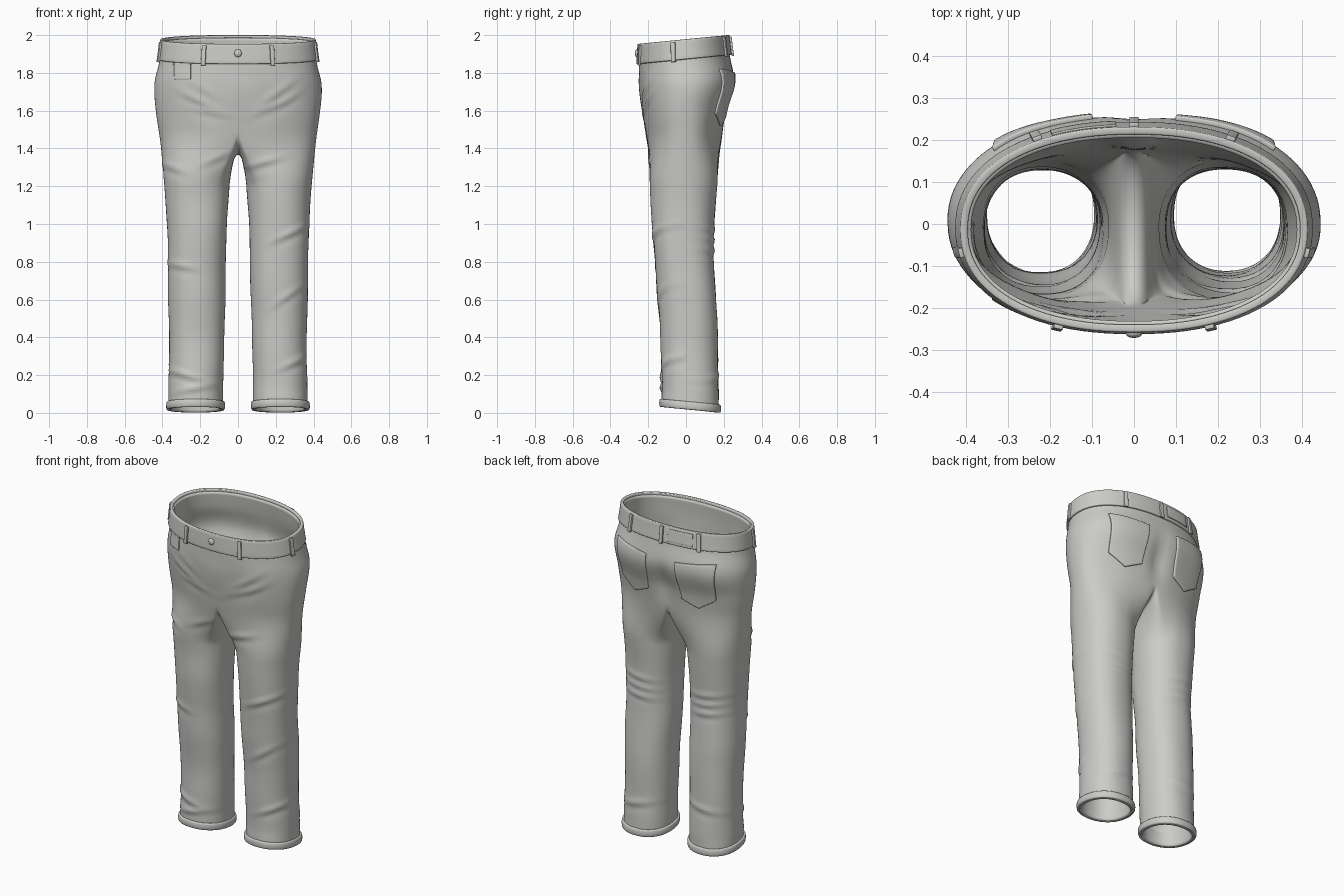
import bpy, bmesh
from math import sin, cos, pi, exp, radians, copysign
from mathutils import Vector, noise
from mathutils.bvhtree import BVHTree

cube = bpy.data.objects.get("Cube")
if cube:
    bpy.data.objects.remove(cube)

cloth = bpy.data.materials.new("light_grey_cloth")
cloth.use_nodes = True
GREY = (0.6, 0.6, 0.58, 1)
cloth.diffuse_color = GREY
cloth.node_tree.nodes["Principled BSDF"].inputs["Base Color"].default_value = GREY

# height, outer half width, front y, back y, inner leg x
PROFILE = [
    (0, .37, -.13, .175, .08), (.2, .365, -.13, .17, .078), (.4, .365, -.135, .167, .074),
    (.6, .367, -.15, .16, .069), (.8, .372, -.165, .147, .064), (1, .377, -.18, .15, .058),
    (1.2, .39, -.19, .165, .046), (1.4, .408, -.205, .185, .03), (1.6, .433, -.23, .215, 0),
    (1.74, .441, -.248, .258, 0), (1.87, .414, -.25, .232, 0), (1.98, .4, -.245, .218, 0)]
SPLIT, LEG_TOP, HEM = 1.5, 1.2, .02
ARC, INNER = 48, 24


def smooth(t):
    t = min(max(t, 0), 1)
    return t * t * (3 - 2 * t)


def section(z):
    """Smoothly interpolated profile row at height z."""
    last = len(PROFILE) - 1
    i = max(k for k in range(last) if PROFILE[k][0] <= z or k == 0)
    p, q = PROFILE[i], PROFILE[i + 1]
    before, after = PROFILE[max(i - 1, 0)], PROFILE[min(i + 2, last)]
    h = q[0] - p[0]
    t = (z - p[0]) / h
    s = smooth(t)
    row = []
    for c in range(1, 5):
        m0 = (q[c] - before[c]) / (q[0] - before[0]) * h
        m1 = (after[c] - p[c]) / (after[0] - p[0]) * h
        row.append(p[c] * (1 - s) + q[c] * s + m0 * t * (1 - t) ** 2 - m1 * t * t * (1 - t))
    return row


def oval(v):
    return copysign(abs(v) ** .9, v) if abs(v) > 1e-6 else 0


def tilt(p):
    """Slope the waist up to the back and the hems down to the back."""
    p.z += p.y * .1 * (smooth((p.z - SPLIT) / .38) - smooth((.3 - p.z) / .28))
    return p


def hip(z, a, off=0):
    w, f, b, _ = section(z)
    return Vector(((w + off) * oval(cos(a)), (f + b) / 2 + ((b - f) / 2 + off) * oval(sin(a)), z))


def leg(z, a, off=0):
    w, f, b, n = section(z)
    return Vector(((w + n) / 2 + ((w - n) / 2 + off) * oval(cos(a)),
                   (f + b) / 2 + ((b - f) / 2 + off) * oval(sin(a)), z))


def finish(name, bm, thickness, offset=0, bevel=0):
    mesh = bpy.data.meshes.new(name)
    bm.to_mesh(mesh)
    bm.free()
    ob = bpy.data.objects.new(name, mesh)
    bpy.context.collection.objects.link(ob)
    mesh.materials.append(cloth)
    if thickness:
        mod = ob.modifiers.new("thickness", "SOLIDIFY")
        mod.thickness, mod.offset = thickness, offset
    if bevel:
        mod = ob.modifiers.new("soft_edges", "BEVEL")
        mod.width, mod.segments, mod.angle_limit = bevel, 2, radians(50)
    bpy.ops.object.select_all(action="DESELECT")
    ob.select_set(True)
    bpy.context.view_layer.objects.active = ob
    bpy.ops.object.shade_smooth_by_angle(angle=radians(45))
    return ob


def sheet(name, func, nu, nv, thickness, bevel=.003):
    """Cloth panel from func(u, v), closed where its edges meet."""
    bm = bmesh.new()
    g = [[bm.verts.new(func(u / nu, v / nv)) for u in range(nu + 1)] for v in range(nv + 1)]
    for v in range(nv):
        for u in range(nu):
            bm.faces.new((g[v][u], g[v][u + 1], g[v + 1][u + 1], g[v + 1][u]))
    bmesh.ops.remove_doubles(bm, verts=bm.verts, dist=1e-5)
    bmesh.ops.recalc_face_normals(bm, faces=bm.faces)
    return finish(name, bm, thickness, 0, bevel)


# Trousers: half hips, saddle-shaped crotch seam and one leg, built for both sides
def hip_angle(i):
    return pi * (i / ARC - .5)


def leg_angle(i):
    span = radians(250)
    return span * (i / ARC - .5) if i <= ARC else span / 2 + (2 * pi - span) * (i - ARC) / INNER


def half(bm, side):
    def add(p):
        return bm.verts.new((p.x * side, p.y, p.z))

    def join(upper, lower, closed):
        n = len(upper)
        for i in range(n if closed else n - 1):
            j = (i + 1) % n
            quad = [lower[i], lower[j], upper[j], upper[i]]
            bm.faces.new(quad if side > 0 else quad[::-1])

    ring = None
    for r in range(31):
        z = 1.965 + (SPLIT - 1.965) * r / 30
        new = [add(hip(z, hip_angle(i))) for i in range(ARC + 1)]
        if ring:
            join(ring, new, False)
        ring = new
    _, f, b, _ = section(SPLIT)
    seam = [Vector((0, (f + b) / 2 + (b - f) / 2 * cos(pi * k / INNER),
                    SPLIT - .13 * sin(pi * k / INNER))) for k in range(1, INNER)]
    ring += [add(p) for p in seam]
    for r in range(1, 21):
        t = r / 20
        z = SPLIT + (LEG_TOP - SPLIT) * t
        pts = [hip(z, hip_angle(i)).lerp(leg(z, leg_angle(i)), smooth(t)) for i in range(ARC + 1)]
        for k, s in enumerate(seam, 1):
            p = s.lerp(leg(LEG_TOP, leg_angle(ARC + k)), t)
            mid = sin(pi * k / INNER)
            ease = smooth(t) * (1 - mid) + t ** .5 * mid
            p.x = leg(LEG_TOP, leg_angle(ARC + k)).x * ease
            pts.append(p)
        new = [add(p) for p in pts]
        join(ring, new, True)
        ring = new
    for r in range(1, 81):
        z = LEG_TOP + (HEM - LEG_TOP) * r / 80
        new = [add(leg(z, leg_angle(i))) for i in range(ARC + INNER)]
        join(ring, new, True)
        ring = new


# Folds: face (-1 front, 1 back), x, z, slope in degrees, half length, height
FOLDS = [(-1, -.2, 1.66, -28, .1, 8), (-1, -.15, 1.6, -14, .09, 6), (-1, -.17, 1.72, -40, .08, 6),
         (-1, .2, 1.7, 40, .1, 8), (-1, .16, 1.62, 28, .09, 6), (-1, .25, 1.66, 35, .08, 5),
         (-1, .14, 1.33, 15, .09, 8), (-1, -.12, 1.35, 25, .08, 6), (-1, .27, .95, 25, .1, 8),
         (-1, -.3, .78, -12, .08, 7), (-1, .26, .62, 35, .09, 6), (-1, -.34, 1.3, -20, .07, 7),
         (-1, .3, .27, 25, .09, 7), (-1, -.28, .2, -18, .1, 9), (-1, -.24, .12, 12, .1, 8),
         (1, -.22, .28, 8, .1, 7), (1, .24, .2, -10, .1, 7)]
FOLDS += [(1, s * .23, .86 + .055 * k, 6 * s, .09, 7) for s in (-1, 1) for k in range(3)]


def fold_height(p):
    d = .006 * noise.noise(Vector((p.x * 5, p.y * 5, p.z * 4)))
    for face, x, z, slope, length, height in FOLDS:
        if p.y * face > 0:
            c, s = cos(radians(slope)), sin(radians(slope))
            along, across = (p.x - x) * c + (p.z - z) * s, (p.z - z) * c - (p.x - x) * s
            d += height * .001 * exp(-(along / length) ** 2) * (
                exp(-(across / .017) ** 2) - .5 * exp(-((across + .03) / .02) ** 2))
    return d * smooth((p.z - .05) / .08) * smooth((1.87 - p.z) / .1)


bm = bmesh.new()
for side in (1, -1):
    half(bm, side)
bmesh.ops.remove_doubles(bm, verts=bm.verts, dist=1e-5)
crotch = [v for v in bm.verts if abs(v.co.x) < .16 and 1.2 < v.co.z < 1.62]
for _ in range(6):
    bmesh.ops.smooth_vert(bm, verts=crotch, factor=.5, use_axis_x=True, use_axis_y=True, use_axis_z=True)
bm.normal_update()
moved = [v.co + v.normal * fold_height(v.co) for v in bm.verts]
for v, p in zip(bm.verts, moved):
    if p.y > 0:  # seat cleft
        p.y -= .022 * exp(-(p.x / .045) ** 2 - ((p.z - 1.63) / .12) ** 2)
    v.co = tilt(p)
bm.normal_update()
surface = BVHTree.FromBMesh(bm)
finish("trousers", bm, .015, -1)

# Waistband and leg hems
sheet("waistband", lambda u, v: tilt(hip(1.872 + .106 * v, 2 * pi * u, .003)), 96, 6, .018, .004)
for side, label in ((1, "left"), (-1, "right")):
    def hem(u, v):
        p = tilt(leg(HEM + .04 * v, 2 * pi * u, -.003 + .004 * sin(pi * v)))
        p.x *= side
        return p
    sheet(label + "_hem", hem, 72, 4, .022, .006)


# Belt loops and waist label
def waist_strip(name, angle, width, low, high, off, thickness):
    step = .01
    speed = (hip(1.92, angle + step) - hip(1.92, angle - step)).length / (2 * step)
    turn = width / speed
    sheet(name, lambda u, v: tilt(hip(low + (high - low) * v, angle + (u - .5) * turn, off)),
          max(2, int(width * 60)), 6, thickness, .002)


LOOPS = {"front_left": -67, "front_right": -113, "side_left": -11, "side_right": -169,
         "back_left": 59, "back_right": 121, "back_centre": 90}
for label, degrees in LOOPS.items():
    waist_strip(label + "_belt_loop", radians(degrees), .022, 1.864, 1.97, .016, .012)
waist_strip("waist_label", radians(105), .15, 1.888, 1.962, .014, .006)


# Pockets laid over the cloth
def on_cloth(x, z, face, off):
    hit, normal, _, _ = surface.ray_cast(Vector((x, face, z)), Vector((0, -face, 0)))
    return hit + normal * off


for side, label in ((1, "left"), (-1, "right")):
    def pocket(u, v):
        x = .215 + (u - .5) * (.235 - .035 * v)
        z = 1.8 + .02 * u - v * (.235 + .055 * (1 - abs(2 * u - 1)))
        return on_cloth(side * x, z, 1, .004)
    sheet(label + "_back_pocket", pocket, 16, 18, .014, .004)

sheet("coin_pocket", lambda u, v: on_cloth(-.335 + .085 * u, 1.855 - .09 * v, -1, .002), 8, 8, .008, .002)


# Button and rivets
def stud(name, centre, radius):
    bm = bmesh.new()
    bmesh.ops.create_uvsphere(bm, u_segments=20, v_segments=10, radius=radius)
    for v in bm.verts:
        v.co = Vector((v.co.x, v.co.y * .5, v.co.z)) + centre
    finish(name, bm, 0)


stud("waist_button", tilt(hip(1.93, -pi / 2, .013)), .02)
for x in (-.335, -.25):
    stud("pocket_rivet", on_cloth(x, 1.85, -1, .005), .007)
